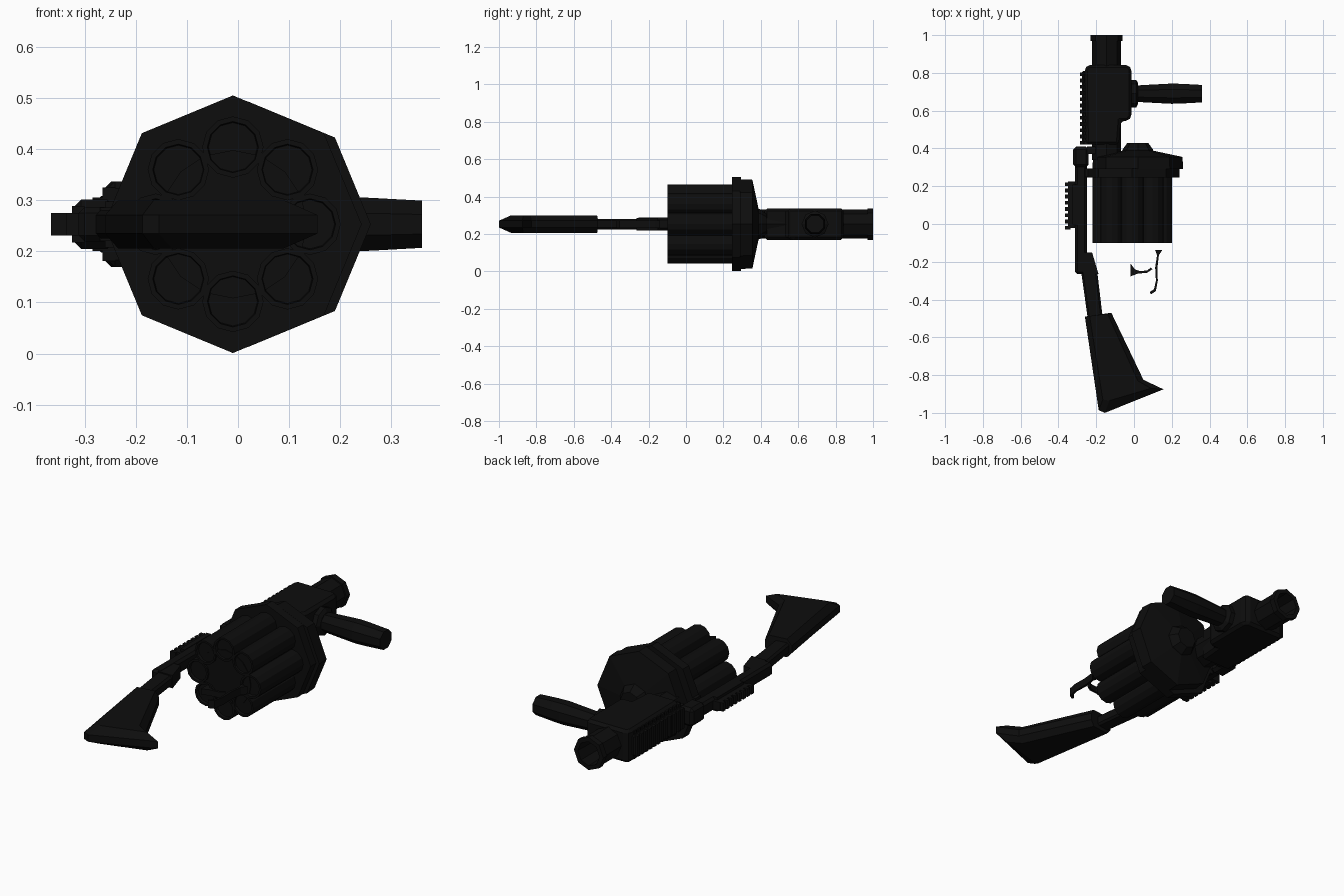
import bpy, bmesh, math

if "Cube" in bpy.data.objects:
    bpy.data.objects.remove(bpy.data.objects["Cube"])

CZ = 0.253
mat = bpy.data.materials.new("matte black")
mat.diffuse_color = (0.004, 0.004, 0.004, 1)
mat.use_nodes = True
mat.node_tree.nodes["Principled BSDF"].inputs["Base Color"].default_value = mat.diffuse_color


def finish(name, bm, bevel=0):
    bmesh.ops.recalc_face_normals(bm, faces=bm.faces)
    me = bpy.data.meshes.new(name)
    bm.to_mesh(me)
    bm.free()
    me.materials.append(mat)
    ob = bpy.data.objects.new(name, me)
    bpy.context.collection.objects.link(ob)
    if bevel:
        m = ob.modifiers.new("chamfer", 'BEVEL')
        m.width = bevel
        m.segments = 1
        m.limit_method = 'ANGLE'
    return ob


def skin(bm, rings):
    """Join closed rings of points and cap both ends."""
    vs = [[bm.verts.new(p) for p in ring] for ring in rings]
    n = len(vs[0])
    for a, b in zip(vs, vs[1:]):
        for i in range(n):
            bm.faces.new((a[i], a[(i + 1) % n], b[(i + 1) % n], b[i]))
    bm.faces.new(vs[0])
    bm.faces.new(vs[-1])


def turned(name, profile, cx, cz=CZ, n=8, axis='y', phase=0):
    """profile: (position along axis, radius); cx is the other centre."""
    rings = []
    for t, r in profile:
        ring = []
        for i in range(n):
            a = 2 * math.pi * i / n + phase
            u, z = cx + r * math.cos(a), cz + r * math.sin(a)
            ring.append((u, t, z) if axis == 'y' else (t, u, z))
        rings.append(ring)
    bm = bmesh.new()
    skin(bm, rings)
    return finish(name, bm)


def plate(name, pts, half, bevel=0, inner=None, edge=0):
    """Side outline in x,y given thickness in z; inner makes sloped flanks."""
    def ring(p, z):
        return [(x, y, CZ + z) for x, y in p]
    bm = bmesh.new()
    if inner:
        skin(bm, [ring(inner, -half), ring(pts, -edge), ring(pts, edge), ring(inner, half)])
    else:
        skin(bm, [ring(pts, -half), ring(pts, half)])
    return finish(name, bm, bevel)


def block(name, x0, x1, y0, y1, half, bevel=0):
    return plate(name, [(x0, y0), (x1, y0), (x1, y1), (x0, y1)], half, bevel)


# revolving cylinder: core and eight chambers with recessed ends
turned("cylinder_core", [(-0.09, 0.145), (0.26, 0.145)], -0.01, n=16)
for i in range(8):
    a = i * math.pi / 4
    turned("chamber_%d" % (i + 1),
           [(-0.085, 0.048), (-0.1, 0.05), (-0.1, 0.06), (0.26, 0.06)],
           -0.01 + 0.151 * math.cos(a), CZ + 0.151 * math.sin(a), n=12)

# octagonal front shield and hub
turned("shield_rear", [(0.245, 0.252), (0.295, 0.252)], -0.01)
turned("shield_front", [(0.29, 0.24), (0.355, 0.237), (0.388, 0.082), (0.395, 0.08),
                        (0.43, 0.055)], 0.02)

# barrel with hollow muzzle
turned("barrel", [(0.34, 0.077), (0.97, 0.077), (0.97, 0.084), (1.0, 0.084),
                  (1.0, 0.062), (0.85, 0.058)], -0.145)

# fore-end housing with ribbed top
plate("fore_housing", [(-0.255, 0.42), (-0.08, 0.42), (-0.07, 0.545), (-0.03, 0.545),
                       (-0.012, 0.57), (-0.012, 0.82), (-0.03, 0.843), (-0.245, 0.843),
                       (-0.262, 0.82)], 0.084, 0.015)
block("fore_rail", -0.276, -0.24, 0.42, 0.81, 0.055, 0.008)
for i in range(12):
    y = 0.42 + i * 0.033
    block("fore_rib_%d" % (i + 1), -0.285, -0.25, y, y + 0.02, 0.052)
    block("fore_side_rib_%d" % (i + 1), -0.265, -0.24, y, y + 0.02, 0.072)

# forward hand grip with collar
turned("grip_collar", [(-0.03, 0.072), (0.012, 0.072), (0.022, 0.055)], 0.69, axis='x', n=8)
turned("front_grip", [(0.0, 0.046), (0.06, 0.05), (0.2, 0.058), (0.26, 0.056), (0.36, 0.05)],
       0.69, axis='x', n=8, phase=math.pi / 8)

# top frame joining shield to stock
block("frame_bar", -0.312, -0.25, -0.265, 0.32, 0.034, 0.012)
block("frame_block", -0.322, -0.24, 0.30, 0.41, 0.048, 0.015)
block("frame_bridge", -0.25, -0.19, 0.37, 0.41, 0.045)
block("frame_strut", -0.26, -0.2, 0.25, 0.295, 0.045)

# rear sight rail
block("sight_rail", -0.35, -0.305, -0.02, 0.225, 0.022)
block("sight_rail_base", -0.325, -0.30, -0.005, 0.21, 0.036)
for i in range(8):
    y = -0.03 + i * 0.033
    block("sight_rib_%d" % (i + 1), -0.366, -0.335, y, y + 0.02, 0.022)

# stock hinge, arm and butt
plate("stock_hinge", [(-0.27, -0.15), (-0.222, -0.15), (-0.188, -0.265), (-0.27, -0.265)], 0.033)
plate("stock_arm", [(-0.28, -0.25), (-0.195, -0.25), (-0.165, -0.50), (-0.245, -0.50)], 0.028, 0.01)
plate("stock_butt", [(-0.26, -0.49), (-0.12, -0.47), (0.05, -0.825), (0.156, -0.875),
                     (-0.155, -1.0), (-0.187, -0.985)], 0.047,
      inner=[(-0.235, -0.487), (-0.14, -0.475), (0.02, -0.83), (0.09, -0.87),
             (-0.13, -0.935), (-0.165, -0.93)], edge=0.018)

# trigger and guard
plate("trigger", [(-0.018, -0.21), (0.005, -0.24), (0.035, -0.25), (0.07, -0.245),
                  (0.09, -0.23), (0.097, -0.24), (0.07, -0.258), (0.02, -0.263),
                  (-0.018, -0.277)], 0.015)
plate("trigger_guard", [(0.15, -0.138), (0.112, -0.138), (0.122, -0.165), (0.112, -0.23),
                        (0.116, -0.3), (0.106, -0.345), (0.083, -0.36), (0.09, -0.372),
                        (0.116, -0.355), (0.126, -0.3), (0.124, -0.23), (0.132, -0.165)], 0.02)
